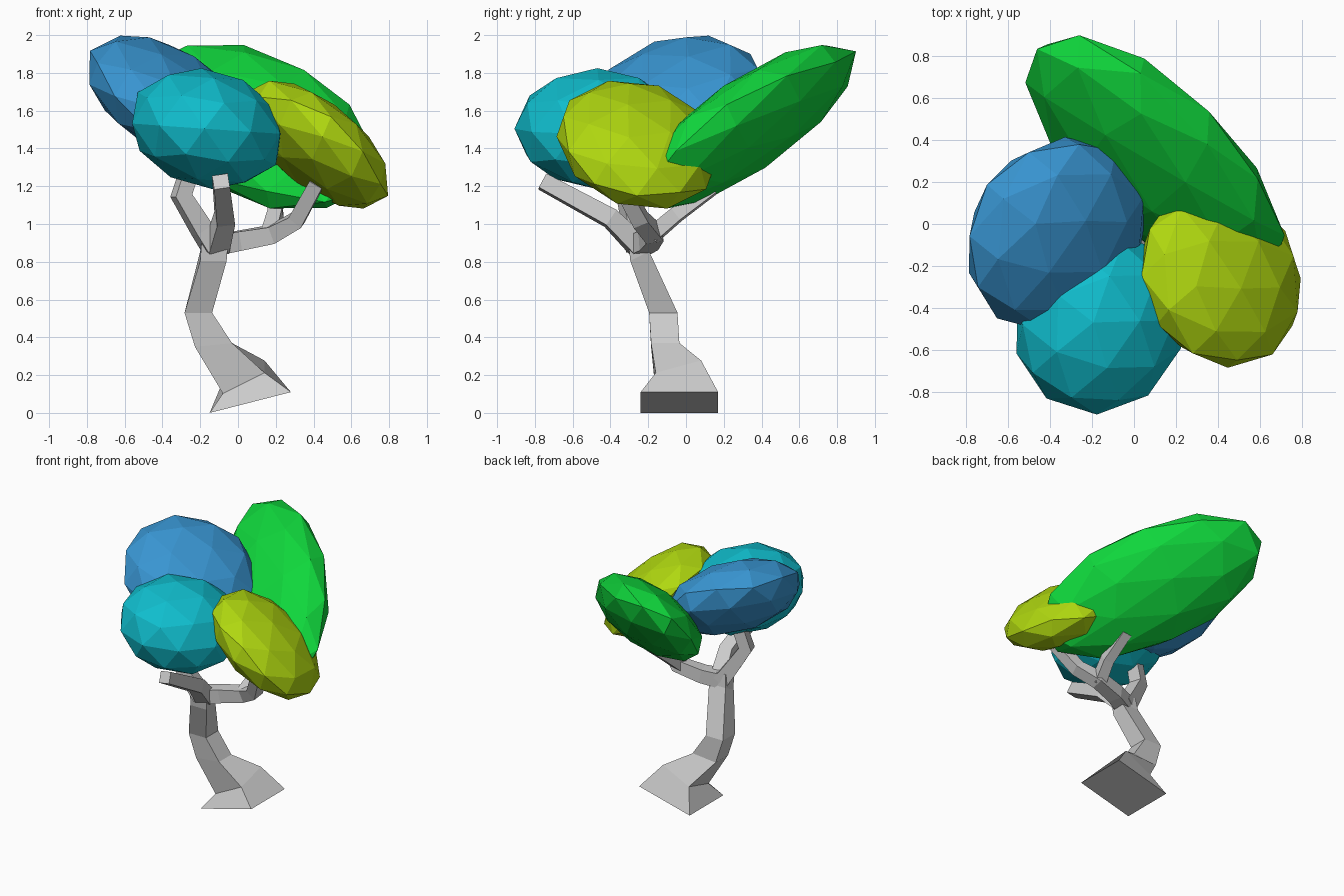
import bpy, bmesh
from math import sqrt
from mathutils import Vector, Matrix

if "Cube" in bpy.data.objects:
    bpy.data.objects.remove(bpy.data.objects["Cube"])


def finish(name, bm, color=None):
    bmesh.ops.recalc_face_normals(bm, faces=bm.faces[:])
    mesh = bpy.data.meshes.new(name)
    bm.to_mesh(mesh)
    bm.free()
    obj = bpy.data.objects.new(name, mesh)
    bpy.context.collection.objects.link(obj)
    if color:
        mat = bpy.data.materials.new(name)
        mat.diffuse_color = (*color, 1)
        mat.use_nodes = True
        mat.node_tree.nodes["Principled BSDF"].inputs["Base Color"].default_value = mat.diffuse_color
        mesh.materials.append(mat)
    return obj


def loft(name, rings):
    """Join a row of four-cornered rings into a capped solid."""
    bm = bmesh.new()
    loops = [[bm.verts.new(p) for p in ring] for ring in rings]
    for a, b in zip(loops, loops[1:]):
        for i in range(4):
            j = (i + 1) % 4
            bm.faces.new((a[i], a[j], b[j], b[i]))
    bm.faces.new(loops[0])
    bm.faces.new(loops[-1])
    return finish(name, bm)


def trunk_ring(c, hx, hy, sx=0, sy=0):
    """Rectangular ring, tilted by slopes along x and y."""
    return [Vector(c) + Vector((x * hx, y * hy, sx * x * hx + sy * y * hy))
            for x, y in ((-1, -1), (1, -1), (1, 1), (-1, 1))]


def branch(name, path, r0, r1):
    """Square tube along a path, tapering from r0 to r1."""
    pts = [Vector(p) for p in path]
    n = len(pts) - 1
    side = None
    rings = []
    for i, p in enumerate(pts):
        t = (pts[min(i + 1, n)] - pts[max(i - 1, 0)]).normalized()
        if side is None:
            side = t.orthogonal() if abs(t.z) > 0.95 else t.cross(Vector((0, 0, 1)))
        side = (side - t * side.dot(t)).normalized()
        up = t.cross(side)
        r = r0 + (r1 - r0) * i / n
        rings.append([p + side * a * r + up * b * r
                      for a, b in ((-1, -1), (1, -1), (1, 1), (-1, 1))])
    return loft(name, rings)


def foliage(name, centre, ext, xy, xz, yz, color):
    """Faceted tilted ellipsoid: half extents plus slant terms."""
    a = ext[0]
    b, d = xy / a, xz / a
    c = sqrt(ext[1] ** 2 - b * b)
    e = (yz - b * d) / c
    f = sqrt(ext[2] ** 2 - d * d - e * e)
    shape = Matrix(((a, 0, 0), (b, c, 0), (d, e, f)))
    # symmetric axes: average of the shape with its transpose by polar iteration
    rot = shape.copy()
    for _ in range(30):
        rot = (rot + rot.inverted().transposed()) * 0.5
    shape = shape @ rot.transposed()
    bm = bmesh.new()
    bmesh.ops.create_icosphere(bm, subdivisions=2, radius=1.02)
    for v in bm.verts:
        v.co = shape @ v.co + Vector(centre)
    return finish(name, bm, color)


# trunk with flared, tilted foot
loft("trunk", [
    trunk_ring((0.065, -0.035, 0.055), 0.215, 0.205, 0.256),
    trunk_ring((0.03, -0.04, 0.19), 0.11, 0.12, 0.5, 0.27),
    trunk_ring((-0.13, -0.11, 0.36), 0.098, 0.075, 0.1),
    trunk_ring((-0.21, -0.12, 0.53), 0.073, 0.075),
    trunk_ring((-0.13, -0.245, 0.83), 0.07, 0.05, 0, 0.5),
    trunk_ring((-0.12, -0.26, 0.95), 0.07, 0.05),
])

# branches
branch("front_branch", [(-0.11, -0.25, 0.88), (-0.07, -0.40, 1.03), (-0.09, -0.76, 1.225)], 0.055, 0.042)
branch("left_branch", [(-0.13, -0.25, 0.88), (-0.19, -0.27, 0.97), (-0.3, -0.31, 1.15),
                       (-0.24, -0.29, 1.33)], 0.055, 0.042)
branch("right_branch", [(-0.12, -0.25, 0.89), (0, -0.2, 0.91), (0.18, -0.17, 0.945),
                        (0.31, -0.24, 1.02), (0.42, -0.35, 1.22)], 0.055, 0.038)
branch("rear_branch", [(0.17, -0.18, 0.94), (0.2, -0.05, 1.05), (0.19, 0.14, 1.19)], 0.042, 0.035)

# foliage clumps
foliage("blue_foliage", (-0.37, -0.05, 1.66), (0.43, 0.46, 0.34), 0.03, -0.07, 0.035, (0.04, 0.3, 0.64))
foliage("cyan_foliage", (-0.165, -0.47, 1.505), (0.405, 0.43, 0.315), 0.01, -0.02, 0.0, (0.005, 0.51, 0.61))
foliage("lime_foliage", (0.415, -0.255, 1.42), (0.385, 0.425, 0.34), -0.02, -0.078, -0.027, (0.43, 0.68, 0.005))
foliage("green_foliage", (0.1, 0.31, 1.515), (0.61, 0.59, 0.445), -0.24, -0.106, 0.203, (0.005, 0.68, 0.045))
